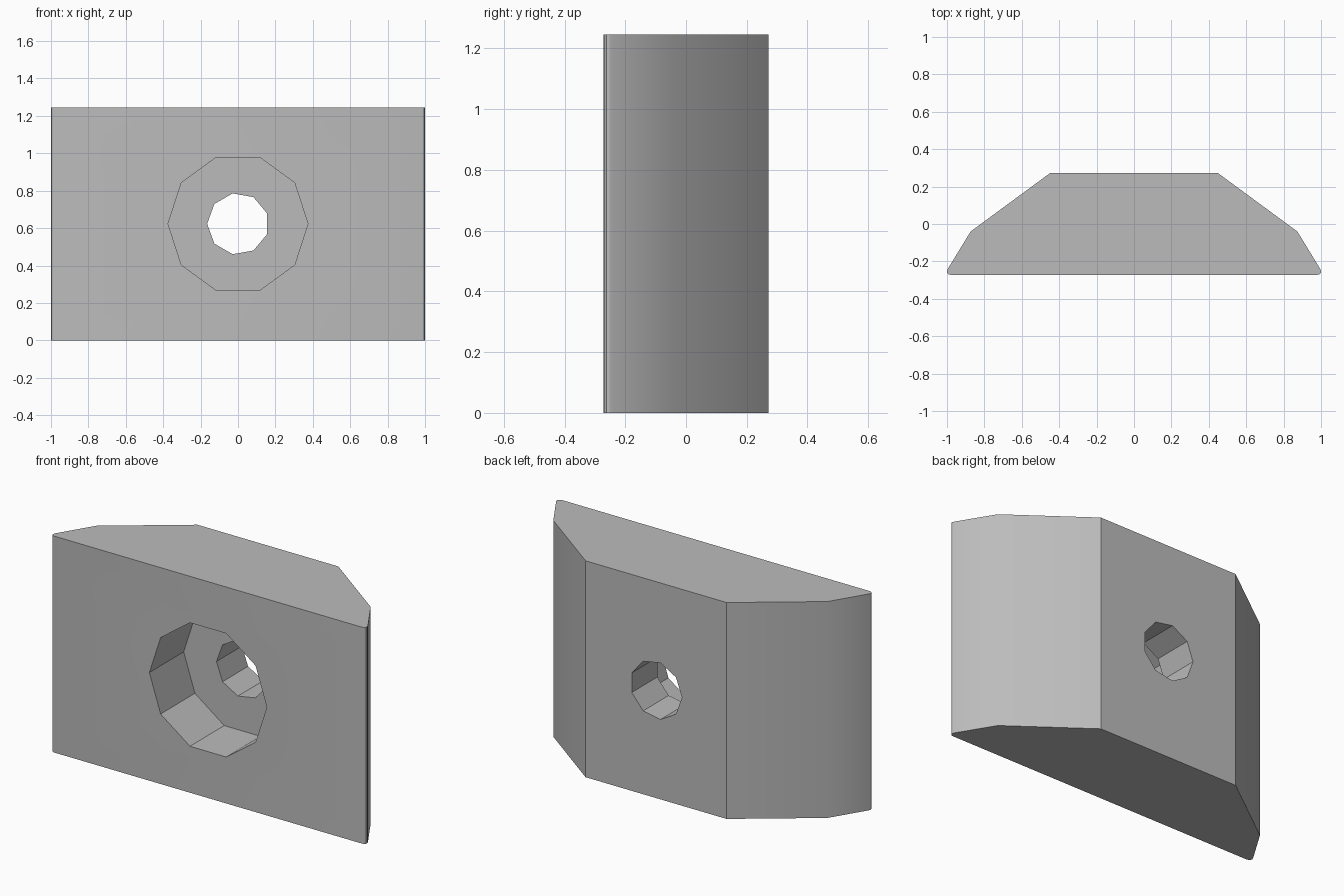
import bpy, bmesh, math
from mathutils import Matrix, Vector

if "Cube" in bpy.data.objects:
    bpy.data.objects.remove(bpy.data.objects["Cube"])

HEIGHT, HALF_DEPTH = 1.246, 0.272

grey = bpy.data.materials.new("plain_grey")
grey.use_nodes = True
grey.diffuse_color = (0.5, 0.5, 0.5, 1)
grey.node_tree.nodes["Principled BSDF"].inputs["Base Color"].default_value = grey.diffuse_color


def add_object(name, bm):
    bmesh.ops.recalc_face_normals(bm, faces=bm.faces)
    mesh = bpy.data.meshes.new(name)
    bm.to_mesh(mesh)
    bm.free()
    mesh.materials.append(grey)
    obj = bpy.data.objects.new(name, mesh)
    bpy.context.collection.objects.link(obj)
    return obj


def hole_cutter(name, sides, radius, y0, y1):
    """Prism along y, with one corner pointing to -x."""
    bm = bmesh.new()
    ring = []
    for i in range(sides):
        a = math.pi + math.tau * i / sides
        ring.append(bm.verts.new((radius * math.cos(a), y0, HEIGHT / 2 + radius * math.sin(a))))
    face = bm.faces.new(ring)
    extruded = bmesh.ops.extrude_face_region(bm, geom=[face])["geom"]
    bmesh.ops.translate(bm, vec=(0, y1 - y0, 0),
                        verts=[v for v in extruded if isinstance(v, bmesh.types.BMVert)])
    obj = add_object(name, bm)
    obj.hide_render = True
    return obj


# Block: mirrored plan profile, extruded upward
half = [(1.005, -HALF_DEPTH), (1.005, -0.25), (0.875, -0.04), (0.45, HALF_DEPTH)]
profile = half + [(-x, y) for x, y in reversed(half)]
bm = bmesh.new()
base = bm.faces.new([bm.verts.new((x, y, 0)) for x, y in profile])
extruded = bmesh.ops.extrude_face_region(bm, geom=[base])["geom"]
bmesh.ops.translate(bm, vec=(0, 0, HEIGHT),
                    verts=[v for v in extruded if isinstance(v, bmesh.types.BMVert)])

# Rounded front upright corners
for x, y in ((1.005, -0.25), (-1.005, -0.25)):
    bmesh.ops.pointmerge(bm, verts=[v for v in bm.verts if v.co.z < 0.1 and abs(v.co.x - x) < 0.01],
                         merge_co=(x * 1.012, -HALF_DEPTH, 0))
    bmesh.ops.pointmerge(bm, verts=[v for v in bm.verts if v.co.z > 0.1 and abs(v.co.x - x) < 0.01],
                         merge_co=(x * 1.012, -HALF_DEPTH, HEIGHT))
corners = [e for e in bm.edges if all(abs(v.co.x) > 0.95 for v in e.verts)
           and abs(e.verts[0].co.z - e.verts[1].co.z) > 0.5]
bmesh.ops.bevel(bm, geom=corners, offset=0.038, segments=4, profile=0.5, affect='EDGES')
widest = max(v.co.x for v in bm.verts)
bmesh.ops.scale(bm, vec=(1 / widest, 1, 1), verts=bm.verts)
block = add_object("block", bm)

# Stepped bolt hole: wide recess from the front, narrow hole through the back
cutters = [hole_cutter("recess_cutter", 10, 0.374, -0.5, 0.04),
           hole_cutter("through_hole_cutter", 9, 0.165, -0.4, 0.5)]
bpy.context.view_layer.objects.active = block
block.select_set(True)
for cutter in cutters:
    mod = block.modifiers.new(cutter.name, 'BOOLEAN')
    mod.operation = 'DIFFERENCE'
    mod.solver = 'EXACT'
    mod.object = cutter
    bpy.ops.object.modifier_apply(modifier=mod.name)
for cutter in cutters:
    bpy.data.objects.remove(cutter)

# Smooth only the rounded corners
bpy.ops.object.select_all(action='DESELECT')
block.select_set(True)
bpy.ops.object.shade_smooth_by_angle(angle=math.radians(25))
